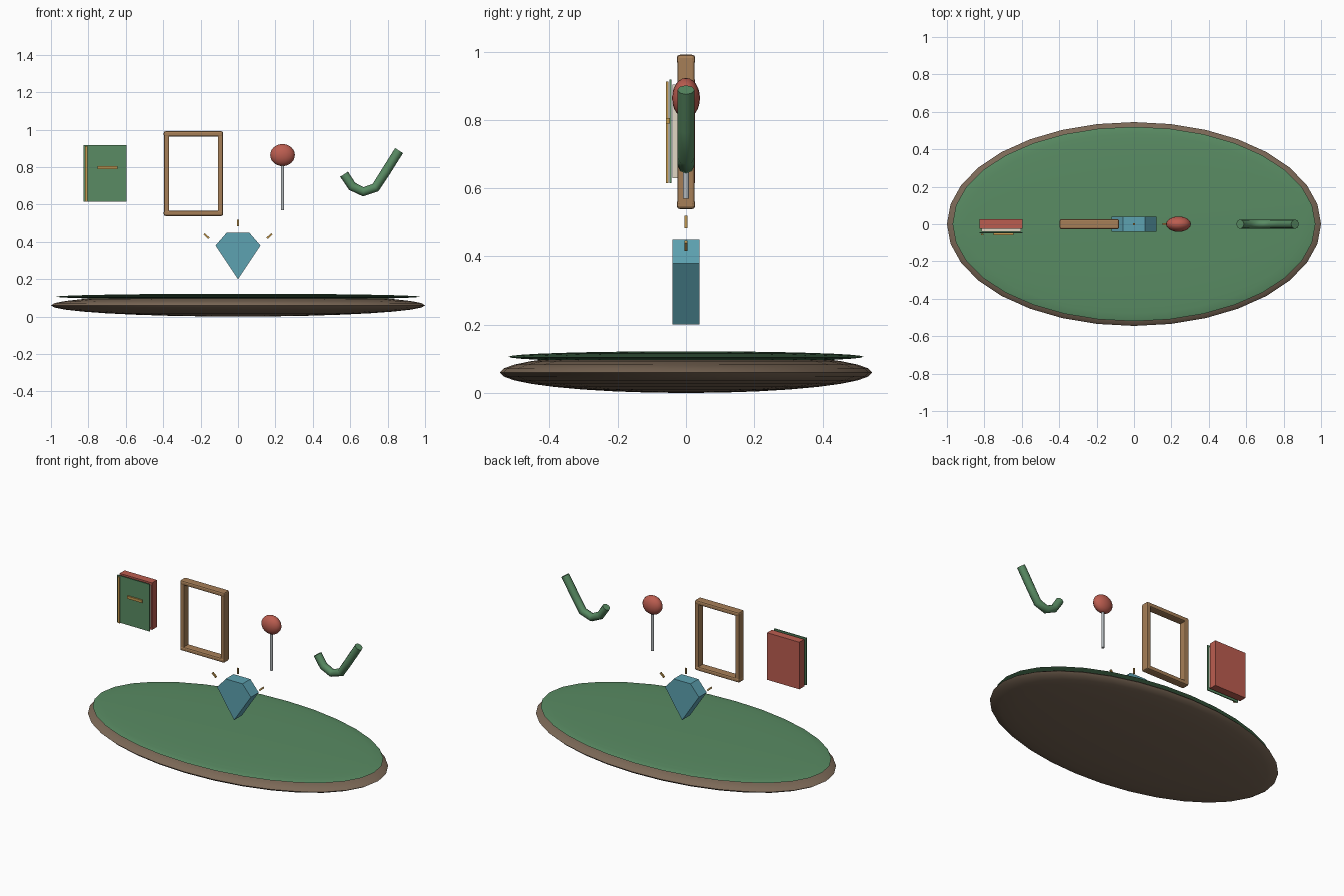
import bpy, bmesh
from math import radians
from mathutils import Vector

if "Cube" in bpy.data.objects:
    bpy.data.objects.remove(bpy.data.objects["Cube"])


def material(name, rgb):
    m = bpy.data.materials.new(name)
    m.diffuse_color = (*rgb, 1)
    m.use_nodes = True
    m.node_tree.nodes["Principled BSDF"].inputs["Base Color"].default_value = m.diffuse_color
    return m


EARTH = material("earth", (0.20, 0.14, 0.095))
GREEN = material("green", (0.10, 0.26, 0.125))
WOOD = material("wood", (0.38, 0.21, 0.095))
RED = material("red", (0.50, 0.11, 0.08))
CREAM = material("cream", (0.75, 0.68, 0.55))
GOLD = material("gold", (0.55, 0.32, 0.08))
TEAL = material("teal", (0.11, 0.36, 0.44))
METAL = material("metal", (0.45, 0.48, 0.50))


def finish(name, mat, smooth=False):
    ob = bpy.context.object
    ob.name = name
    ob.data.materials.append(mat)
    bpy.ops.object.transform_apply(location=False, rotation=False, scale=True)
    if smooth:
        bpy.ops.object.shade_smooth_by_angle(angle=radians(40))
    return ob


def box(name, x, y, z, mat, bevel=0):
    """Box from (min, max) ranges along each axis."""
    bpy.ops.mesh.primitive_cube_add(size=1, location=[sum(r) / 2 for r in (x, y, z)])
    ob = bpy.context.object
    ob.scale = [r[1] - r[0] for r in (x, y, z)]
    finish(name, mat)
    if bevel:
        mod = ob.modifiers.new("bevel", 'BEVEL')
        mod.width = bevel
        mod.segments = 2
    return ob


def ellipsoid(name, loc, radii, mat, segments, rings):
    bpy.ops.mesh.primitive_uv_sphere_add(segments=segments, ring_count=rings, radius=1, location=loc)
    bpy.context.object.scale = radii
    return finish(name, mat, True)


# Oval ground slab with grass top
ellipsoid("ground_base", (0, 0, 0.06), (1, 0.545, 0.06), EARTH, 32, 16)
ellipsoid("grass_top", (0, 0, 0.106), (0.97, 0.52, 0.016), GREEN, 32, 16)

# Gem: extruded five-point profile
profile = [(-0.06, 0.45), (-0.12, 0.38), (0, 0.2), (0.12, 0.38), (0.06, 0.45)]
bm = bmesh.new()
face = bm.faces.new([bm.verts.new((x, -0.04, z)) for x, z in profile])
ext = bmesh.ops.extrude_face_region(bm, geom=[face])
bmesh.ops.translate(bm, vec=(0, 0.08, 0),
                    verts=[v for v in ext["geom"] if isinstance(v, bmesh.types.BMVert)])
bmesh.ops.recalc_face_normals(bm, faces=bm.faces)
mesh = bpy.data.meshes.new("gem")
bm.to_mesh(mesh)
bm.free()
gem = bpy.data.objects.new("gem", mesh)
bpy.context.collection.objects.link(gem)
mesh.materials.append(TEAL)

# Sparkle rays around the gem
for name, x, z, tilt in (("left", -0.168, 0.431, -48), ("top", 0, 0.502, 0), ("right", 0.168, 0.431, 48)):
    ray = box("sparkle_" + name, (x - 0.005, x + 0.005), (-0.005, 0.005), (z - 0.018, z + 0.018), GOLD)
    ray.rotation_euler.y = radians(tilt)

# Book: block, pages, front cover, gold trim
BX, BZ = (-0.827, -0.597), (0.615, 0.918)
box("book_block", BX, (-0.023, 0.027), BZ, RED)
box("book_pages", (-0.815, -0.605), (-0.039, -0.022), (0.63, 0.903), CREAM)
box("book_cover", BX, (-0.049, -0.042), BZ, GREEN)
box("book_spine_trim", (-0.818, -0.804), (-0.058, -0.052), (0.615, 0.912), GOLD)
box("book_title_bar", (-0.75, -0.645), (-0.058, -0.049), (0.789, 0.806), GOLD)

# Picture frame: four bevelled bars
for name, x in (("left", -0.382), ("right", -0.094)):
    box("frame_" + name, (x - 0.014, x + 0.014), (-0.025, 0.025), (0.55, 0.98), WOOD, 0.006)
for name, z in (("bottom", 0.553), ("top", 0.977)):
    box("frame_" + name, (-0.397, -0.08), (-0.027, 0.027), (z - 0.014, z + 0.014), WOOD, 0.009)

# Lollipop-shaped pin
ellipsoid("pin_head", (0.238, 0, 0.864), (0.066, 0.041, 0.059), RED, 20, 12)
bpy.ops.mesh.primitive_cylinder_add(vertices=12, radius=0.009, depth=0.25, location=(0.238, 0, 0.695))
finish("pin_stick", METAL, True)

# Curved stem: octagonal tube swept along a path
path = [(0.567, 0.762), (0.61, 0.697), (0.67, 0.668), (0.735, 0.69), (0.79, 0.775), (0.861, 0.888)]
curve = bpy.data.curves.new("curved_stem", 'CURVE')
curve.dimensions = '3D'
curve.bevel_depth = 0.025
curve.bevel_resolution = 2
curve.use_fill_caps = True
spline = curve.splines.new('POLY')
spline.points.add(len(path) - 1)
for p, (x, z) in zip(spline.points, path):
    p.co = (x, 0, z, 1)
stem = bpy.data.objects.new("curved_stem", curve)
bpy.context.collection.objects.link(stem)
curve.materials.append(GREEN)
bpy.ops.object.select_all(action='DESELECT')
stem.select_set(True)
bpy.context.view_layer.objects.active = stem
bpy.ops.object.convert(target='MESH')
bpy.ops.object.shade_smooth_by_angle(angle=radians(50))
